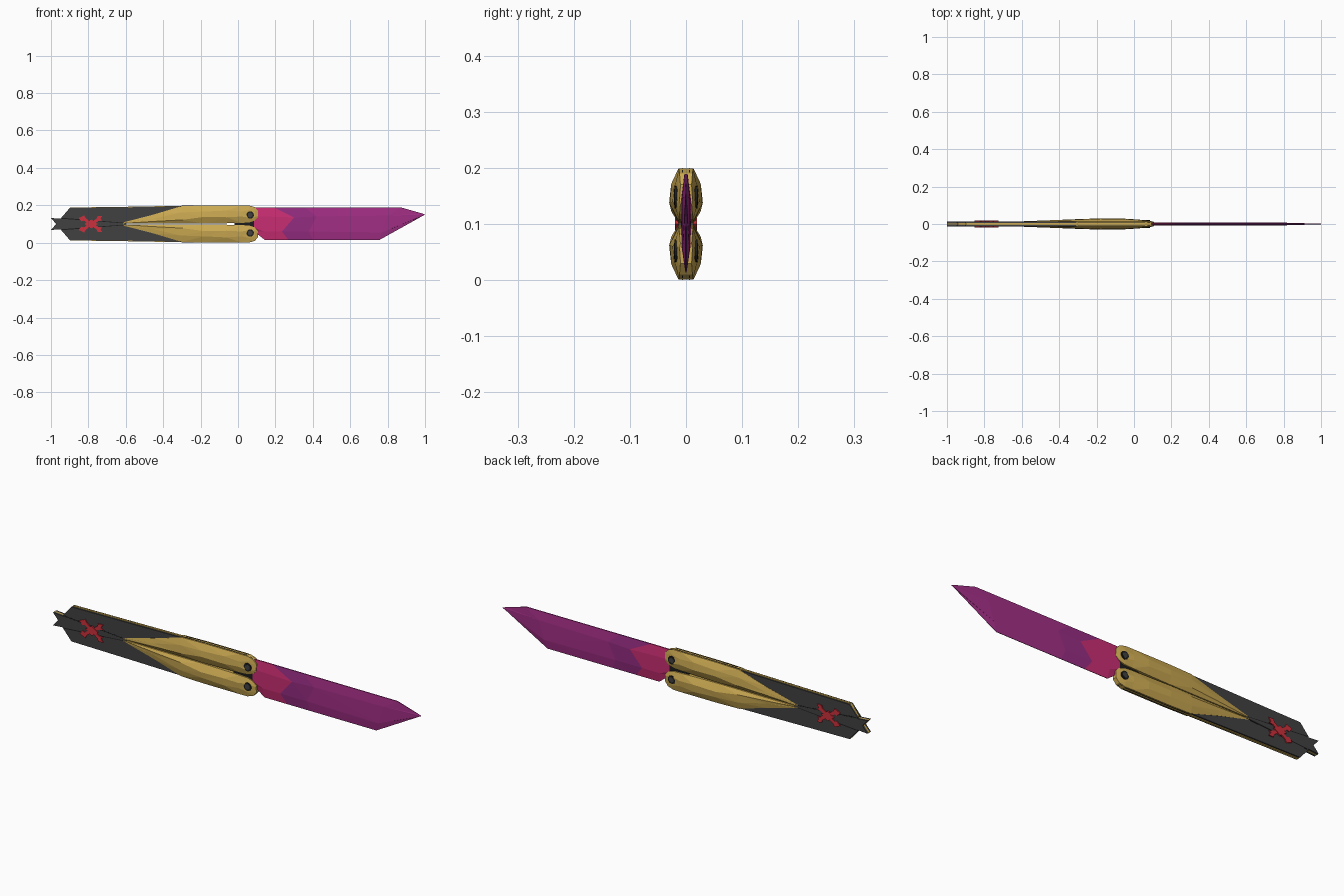
import bpy, bmesh, math
from mathutils import Matrix, Vector

cube = bpy.data.objects.get("Cube")
if cube:
    bpy.data.objects.remove(cube, do_unlink=True)

MID = 0.1  # height of the line between the two handles


def material(name, rgb):
    m = bpy.data.materials.new(name)
    m.use_nodes = True
    m.diffuse_color = (*rgb, 1)
    m.node_tree.nodes["Principled BSDF"].inputs["Base Color"].default_value = (*rgb, 1)
    return m


GOLD = material("gold", (0.60, 0.40, 0.085))
DARK = material("charcoal", (0.052, 0.052, 0.055))
BLACK = material("black", (0.012, 0.012, 0.012))
RED = material("red", (0.60, 0.03, 0.045))
PINK = material("pink", (0.58, 0.027, 0.17))
VIOLET = material("violet", (0.30, 0.026, 0.22))
PURPLE = material("purple", (0.36, 0.028, 0.235))


def finish(bm, name, mats):
    bmesh.ops.recalc_face_normals(bm, faces=bm.faces)
    me = bpy.data.meshes.new(name)
    bm.to_mesh(me)
    bm.free()
    ob = bpy.data.objects.new(name, me)
    bpy.context.collection.objects.link(ob)
    for m in mats:
        me.materials.append(m)
    return ob


def prism(name, outline, y0, y1, mat):
    """Extrude an x-z outline (z measured from MID) between two y values."""
    bm = bmesh.new()
    face = bm.faces.new([bm.verts.new((x, y0, MID + z)) for x, z in outline])
    new = bmesh.ops.extrude_face_region(bm, geom=[face])["geom"]
    bmesh.ops.translate(bm, vec=(0, y1 - y0, 0),
                        verts=[v for v in new if isinstance(v, bmesh.types.BMVert)])
    return finish(bm, name, [mat])


def loft(name, columns, mats, rule=None):
    """Bridge columns of (x, z, half thickness) points, mirrored in y."""
    bm = bmesh.new()
    rings = []
    for col in columns:
        pts = [(x, y, z) for x, z, y in col] + [(x, -y, z) for x, z, y in reversed(col)]
        rings.append([bm.verts.new(p) for p in pts])
    n = len(rings[0])
    for i, (a, b) in enumerate(zip(rings, rings[1:])):
        for j in range(n):
            k = (j + 1) % n
            f = bm.faces.new((a[j], a[k], b[k], b[j]))
            f.material_index = rule(i) if rule else 0
    bm.faces.new(rings[0])
    last = bm.faces.new(rings[-1])
    last.material_index = rule(len(rings)) if rule else 0
    bmesh.ops.triangulate(bm, faces=bm.faces)
    return finish(bm, name, mats)


def both_sides(name, outline, near, far, mat):
    for side, s in (("front", -1), ("back", 1)):
        prism(f"{name}_{side}", outline, s * near, s * far, mat)


# Handles: faceted gold bolster, dark scales, gold liner and seams
# station: x, inner, low ridge, high ridge, outer, edge thickness, ridge thickness
BOLSTER = [
    (-0.62, .002, .003, .005, .007, .0125, .0135),
    (-0.45, .002, .014, .028, .051, .0135, .020),
    (-0.30, .002, .022, .062, .096, .0135, .026),
    (-0.18, .002, .038, .066, .099, .0135, .030),
    (-0.06, .004, .036, .072, .099, .0135, .029),
    (0.02, .006, .040, .066, .099, .0135, .024),
    (0.06, .008, .033, .075, .099, .0125, .020),
    (0.09, .018, .038, .068, .090, .0115, .016),
    (0.107, .035, .043, .060, .070, .010, .0115),
]
SCALE = [(-0.95, .003), (-0.945, .033), (-0.90, .085), (-0.60, .089),
         (-0.28, .094), (-0.28, .003)]
LINER = [(-0.945, .003), (-0.94, .036), (-0.898, .088), (-0.60, .092),
         (-0.28, .098), (-0.28, .003)]
SEAM = [(-0.32, .08), (-0.30, .098), (-0.18, .1), (0.055, .1), (0.085, .092), (0.08, .08)]

for label, s in (("upper", 1), ("lower", -1)):
    def flip(outline):
        return [(x, s * z) for x, z in outline]

    loft(f"{label}_bolster",
         [[(x, MID + s * h, y) for h, y in ((a, e), (b, p), (c, p * 0.9), (d, e))]
          for x, a, b, c, d, e, p in BOLSTER], [GOLD])
    both_sides(f"{label}_scale", flip(SCALE), .005, .0125, DARK)
    prism(f"{label}_liner", flip(LINER), -.005, .005, GOLD)
    both_sides(f"{label}_seam", flip(SEAM), .005, .0075, BLACK)

    # Pivot bolt with a hexagonal head
    for part, radius, half, mat, sides in (("pivot_washer", .020, .0205, BLACK, 16),
                                           ("pivot_bolt", .014, .0215, DARK, 6)):
        bm = bmesh.new()
        bmesh.ops.create_cone(bm, cap_ends=True, segments=sides, radius1=radius,
                              radius2=radius, depth=2 * half)
        bmesh.ops.transform(bm, verts=bm.verts, matrix=Matrix.Translation(
            (0.065, 0, MID + s * 0.048)) @ Matrix.Rotation(math.pi / 2, 4, "X"))
        finish(bm, f"{label}_{part}", [mat])


# Forked tail latch running between the handles
def latch(grow):
    half = [(-1.0, .032 + grow), (-0.60, .003 + grow)]
    return [(-0.972, 0)] + half + [(x, -z) for x, z in reversed(half)]


prism("latch_core", latch(0), -.004, .004, GOLD)
both_sides("latch_plate", latch(0), .004, .0134, DARK)
groove = [(-0.94, .033), (-0.60, .006), (-0.60, -.006), (-0.94, -.033)]
both_sides("latch_groove", groove, .004, .0129, BLACK)

# Crossed red ornament on each side of the latch
ARM = [(-.074, .010), (-.050, .016), (-.042, .006), (.042, .009), (.052, .018),
       (.074, .004), (.056, -.004), (.060, -.016), (.040, -.008), (-.040, -.010),
       (-.056, -.018)]
for label, s in (("rising", 1), ("falling", -1)):
    turn = Matrix.Rotation(math.radians(33), 2)
    arm = [turn @ Vector(p) for p in ARM]
    both_sides(f"ornament_{label}_arm", [(-0.785 + p.x, s * p.y) for p in arm],
               .012, .0175, RED)
both_sides("ornament_centre", [(-0.82, 0), (-0.785, .024), (-0.75, 0), (-0.785, -.024)],
           .012, .0195, RED)

# Tang between the handles
prism("tang", [(-0.02, .06), (0.1, .06), (0.1, -.06), (-0.02, -.06)], -.006, .006, BLACK)

# Blade: bevelled, coloured in bands from base to tip
THICK = (.0012, .0085, .0095, .003)
BLADE = [
    [(.085, .060), (.085, .080), (.085, .140), (.085, .188)],
    [(.145, .014), (.140, .060), (.140, .140), (.140, .189)],
    [(.270, .014), (.235, .060), (.300, .135), (.190, .189)],
    [(.400, .014), (.380, .060), (.420, .140), (.360, .189)],
    [(.755, .014), (.770, .055), (.800, .145), (.870, .189)],
    [(.985, .142), (.990, .145), (1.0, .150), (.985, .156)],
]
columns = []
for i, col in enumerate(BLADE):
    taper = 0.15 if i == len(BLADE) - 1 else 1.0 - 0.06 * i
    columns.append([(x, z, t * taper) for (x, z), t in zip(col, THICK)])
loft("blade", columns, [PINK, VIOLET, PURPLE],
     rule=lambda i: 0 if i < 2 else 1 if i == 2 else 2)
